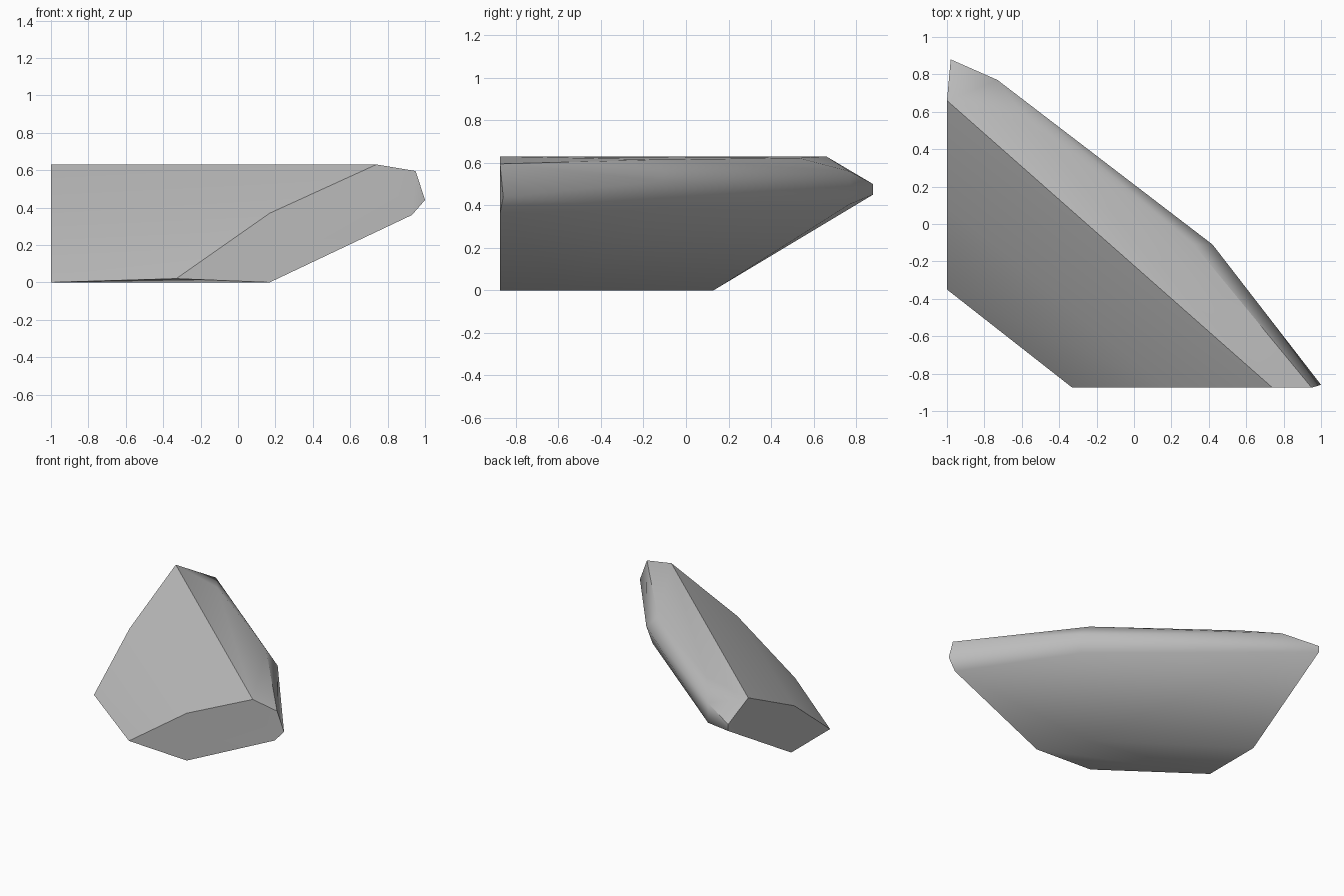
import bpy
import bmesh
import math
from mathutils import Vector

cube = bpy.data.objects.get("Cube")
if cube:
    bpy.data.objects.remove(cube, do_unlink=True)

# Plain stone colour
stone = bpy.data.materials.new("stone_grey")
stone.use_nodes = True
colour = (0.5, 0.5, 0.5, 1)
stone.diffuse_color = colour
stone.node_tree.nodes["Principled BSDF"].inputs["Base Color"].default_value = colour
stone.node_tree.nodes["Principled BSDF"].inputs["Roughness"].default_value = 0.8

# Corners of the cut front end (flat, facing the front)
front_end = [(-0.33, -0.875, 0.02), (0.17, -0.875, 0.37), (0.74, -0.875, 0.63),
             (0.95, -0.875, 0.595), (0.93, -0.875, 0.36), (0.17, -0.875, 0)]
# Corners of the cut side end (flat, facing -x)
side_end = [(-1, -0.35, 0), (-1, 0.09, 0.35), (-1, 0.66, 0.63), (-1, 0.13, 0)]
# Pointed tips of the rounded back
tips = [(1, -0.86, 0.44), (-0.98, 0.88, 0.5), (-0.98, 0.88, 0.45)]
# Bulging back: top rim, widest line, lower line, foot
back = [(0.32, -0.11, 0.615), (-0.55, 0.53, 0.623), (-0.73, 0.77, 0.56),
        (0.42, -0.11, 0.515), (0.38, -0.13, 0.385), (-0.73, 0.77, 0.405),
        (-0.02, -0.55, 0)]

bm = bmesh.new()
for corner in front_end + side_end + tips + back:
    bm.verts.new(corner)
hull = bmesh.ops.convex_hull(bm, input=bm.verts)
loose = [v for v in bm.verts if not v.link_faces]
bmesh.ops.delete(bm, geom=loose, context='VERTS')
bmesh.ops.dissolve_limit(bm, angle_limit=math.radians(1),
                         verts=bm.verts, edges=bm.edges)
bmesh.ops.recalc_face_normals(bm, faces=bm.faces)

# Smooth shading, with hard edges everywhere but across the rounded back
outward = Vector((0.66, 0.75, 0))
for face in bm.faces:
    face.smooth = True
for edge in bm.edges:
    rounded = all(f.normal.dot(outward) > 0.4 for f in edge.link_faces)
    edge.smooth = rounded or edge.calc_face_angle(0) < math.radians(34)

mesh = bpy.data.meshes.new("rock_chunk")
bm.to_mesh(mesh)
bm.free()
mesh.materials.append(stone)
rock = bpy.data.objects.new("rock_chunk", mesh)
bpy.context.collection.objects.link(rock)
